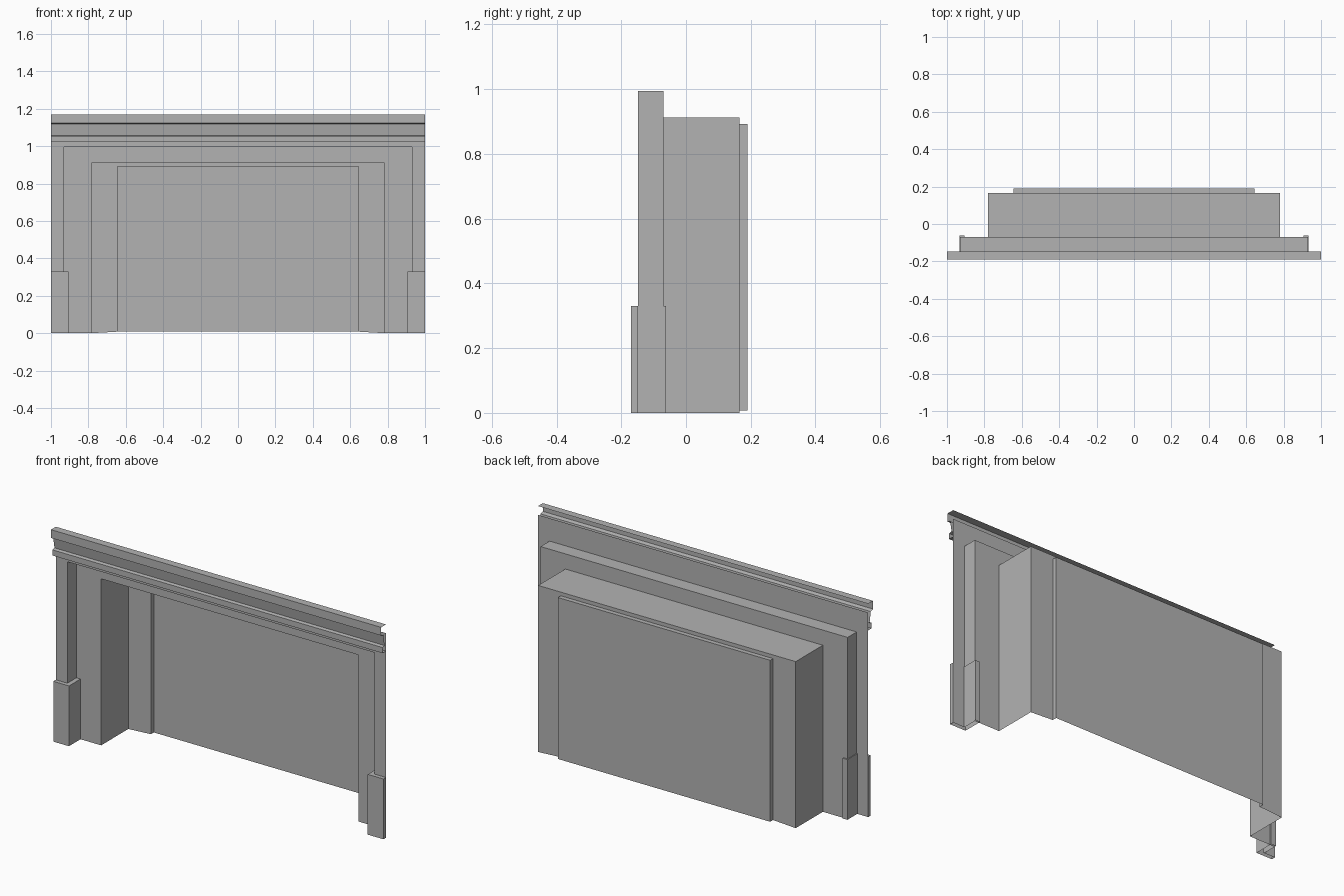
import bpy

cube = bpy.data.objects.get("Cube")
if cube:
    bpy.data.objects.remove(cube, do_unlink=True)

# Single plain grey finish
grey = bpy.data.materials.new("plain_grey")
grey.use_nodes = True
colour = (0.45, 0.45, 0.45, 1)
grey.diffuse_color = colour
grey.node_tree.nodes["Principled BSDF"].inputs["Base Color"].default_value = colour


def make_part(name, verts, faces):
    mesh = bpy.data.meshes.new(name)
    mesh.from_pydata(verts, [], faces)
    mesh.materials.append(grey)
    mesh.update()
    part = bpy.data.objects.new(name, mesh)
    bpy.context.collection.objects.link(part)
    return part


def arch(half_width, top, y, base=0.0):
    """Doorway outline: left foot, left corner, right corner, right foot."""
    return [(-half_width, y, base), (-half_width, y, top),
            (half_width, y, top), (half_width, y, base)]


def bridge_arches(name, outer, inner):
    faces = [(i, i + 4, i + 5, i + 1) for i in range(3)]
    return make_part(name, outer + inner, faces)


# Sheet wall with openings that step back to a shallow rear panel
WALL, LEDGE, REAR, PANEL = -0.148, -0.07, 0.165, 0.19
outlines = [
    arch(1.0, 1.12, WALL),
    arch(0.93, 0.995, WALL),
    arch(0.93, 0.995, LEDGE),
    arch(0.78, 0.912, LEDGE),
    arch(0.78, 0.912, REAR),
    arch(0.643, 0.892, REAR, 0.008),
    arch(0.643, 0.892, PANEL, 0.008),
]
names = ["front_wall", "outer_reveal", "inner_wall", "deep_reveal",
         "rear_wall", "panel_reveal"]
for name, outer, inner in zip(names, outlines, outlines[1:]):
    bridge_arches(name, outer, inner)
make_part("rear_panel", outlines[-1], [(3, 2, 1, 0)])

# Cornice: an open moulding profile swept across the full width
profile = [(WALL, 1.168), (-0.19, 1.168), (-0.19, 1.123), (-0.17, 1.117),
           (-0.16, 1.057), (-0.178, 1.053), (-0.178, 1.022), (WALL, 1.022)]
verts = [(x, y, z) for y, z in profile for x in (-1, 1)]
faces = [(2 * i, 2 * i + 2, 2 * i + 3, 2 * i + 1)
         for i in range(len(profile) - 1)]
make_part("cornice", verts, faces)

# Plinth blocks wrapping the foot of each pier, open underneath
PLINTH_TOP = 0.33
plan = [(0.905, -0.17), (1.0, -0.17), (1.0, WALL),
        (0.934, WALL), (0.934, -0.062), (0.905, -0.062)]
for side, name in ((1, "left_plinth"), (-1, "right_plinth")):
    outline = [(side * x, y) for x, y in plan][::side]
    n = len(outline)
    verts = [(x, y, z) for z in (0, PLINTH_TOP) for x, y in outline]
    faces = [(i, (i + 1) % n, (i + 1) % n + n, i + n) for i in range(n)]
    faces.append(tuple(range(n, 2 * n)))
    make_part(name, verts, faces)
